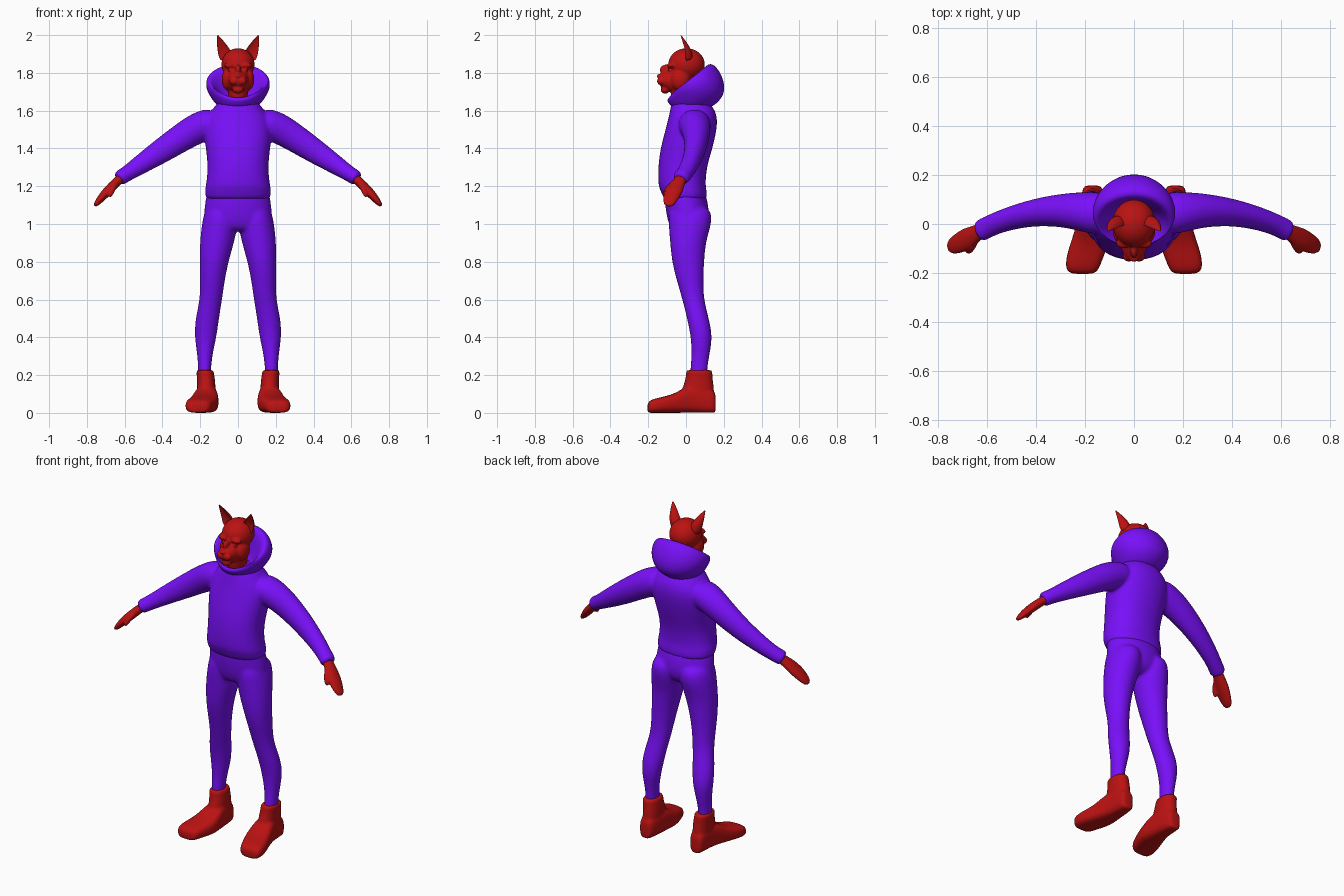
import bpy, bmesh
from math import cos, sin, pi
from mathutils import Vector, Matrix


def material(name, rgb):
    m = bpy.data.materials.new(name)
    m.diffuse_color = (*rgb, 1)
    return m


PURPLE = material("purple_cloth", (0.19, 0.005, 0.95))
RED = material("red", (0.5, 0.006, 0.006))
X, Y, Z = Vector((1, 0, 0)), Vector((0, 1, 0)), Vector((0, 0, 1))


def ring(c, u, v, ru, rv, power=1.0, n=20):
    """Superellipse cross-section around c in the u, v plane."""
    def f(t):
        return (1 if t >= 0 else -1) * abs(t) ** power
    return [Vector(c) + u * ru * f(cos(2 * pi * i / n)) + v * rv * f(sin(2 * pi * i / n))
            for i in range(n)]


def loft(bm, rings, s=1):
    """Skin closed rings into a capped tube; s=-1 mirrors it in x."""
    loops = [[bm.verts.new((p.x * s, p.y, p.z)) for p in r] for r in rings]
    for a, b in zip(loops, loops[1:]):
        for i in range(len(a)):
            j = (i + 1) % len(a)
            bm.faces.new((a[i], a[j], b[j], b[i]))
    bm.faces.new(loops[0])
    bm.faces.new(loops[-1])


def flat(z, x0, x1, y0, y1, power=1.0):
    """Horizontal ring from its extents."""
    return ring(((x0 + x1) / 2, (y0 + y1) / 2, z), X, Y, (x1 - x0) / 2, (y1 - y0) / 2, power)


def upright(y, x0, x1, z0, z1, power=1.0):
    """Ring facing y from its extents."""
    return ring(((x0 + x1) / 2, y, (z0 + z1) / 2), X, Z, (x1 - x0) / 2, (z1 - z0) / 2, power)


def limb(path):
    """Rings across a path of (x, y, z, thickness, width)."""
    pts = [Vector(p[:3]) for p in path]
    out = []
    for i, p in enumerate(path):
        t = (pts[min(i + 1, len(pts) - 1)] - pts[max(i - 1, 0)]).normalized()
        a = t.cross(Y).normalized()
        out.append(ring(pts[i], a, a.cross(t), p[3], p[4]))
    return out


def blob(bm, c, r):
    bmesh.ops.create_uvsphere(bm, u_segments=20, v_segments=12, radius=1,
                              matrix=Matrix.Translation(c) @ Matrix.Diagonal((*r, 1)))


def finish(name, bm, mat, voxel=None, smooth=3):
    """Smooth the shells; with a voxel size also fuse them into one skin."""
    bmesh.ops.recalc_face_normals(bm, faces=bm.faces)
    for f in bm.faces:
        f.smooth = True
    me = bpy.data.meshes.new(name)
    bm.to_mesh(me)
    bm.free()
    ob = bpy.data.objects.new(name, me)
    bpy.context.collection.objects.link(ob)
    me.materials.append(mat)
    ob.modifiers.new("round", 'SUBSURF').levels = 2
    ob.modifiers["round"].render_levels = 2
    if voxel:
        r = ob.modifiers.new("fuse", 'REMESH')
        r.mode, r.voxel_size, r.use_smooth_shade = 'VOXEL', voxel, True
        k = ob.modifiers.new("soften", 'SMOOTH')
        k.factor, k.iterations = 0.5, smooth
    return ob


# Trousers: pelvis and two legs
bm = bmesh.new()
loft(bm, [flat(z, -h, h, a, b) for z, h, a, b in [
    (1.18, .155, -.10, .09), (1.16, .17, -.115, .105), (1.1, .177, -.112, .12),
    (1.03, .187, -.102, .125), (.98, .17, -.085, .1), (.96, .12, -.06, .06)]])
leg = [flat(*r) for r in [
    (1.1, .02, .165, -.085, .12), (1.04, .005, .185, -.095, .14), (.98, .003, .195, -.092, .13),
    (.9, .02, .203, -.085, .105), (.8, .05, .203, -.076, .097), (.7, .07, .202, -.05, .092),
    (.6, .083, .202, -.02, .095), (.5, .1, .227, .005, .122), (.4, .113, .232, .026, .143),
    (.3, .137, .214, .03, .123), (.22, .143, .212, .02, .112), (.15, .143, .212, .02, .112)]]
for s in (1, -1):
    loft(bm, leg, s)
finish("trousers", bm, PURPLE, .01, 4)

# Hooded top: torso with waistband, and sleeves
bm = bmesh.new()
loft(bm, [flat(z, -h, h, a, b, .9) for z, h, a, b in [
    (1.13, .16, -.105, .1), (1.135, .174, -.12, .112), (1.185, .177, -.14, .11),
    (1.205, .171, -.148, .104), (1.3, .16, -.15, .11), (1.4, .172, -.137, .142),
    (1.5, .185, -.11, .165), (1.57, .17, -.092, .168), (1.62, .125, -.082, .145),
    (1.67, .09, -.07, .1)]])
sleeve = limb([
    (.10, .04, 1.55, .075, .09), (.19, .047, 1.52, .085, .085), (.27, .057, 1.477, .078, .072),
    (.40, .05, 1.39, .067, .056), (.52, .02, 1.312, .051, .047), (.59, -.008, 1.265, .041, .044),
    (.62, -.025, 1.247, .041, .046), (.637, -.032, 1.237, .038, .042)])
for s in (1, -1):
    loft(bm, sleeve, s)
finish("hoodie_body", bm, PURPLE, .009, 3)


# Lowered hood: a thick tilted collar with a V at the throat
def hood_ring(cy, z, rx, ry, tilt, vee):
    out = []
    for i in range(28):
        c, s = cos(2 * pi * i / 28), sin(2 * pi * i / 28)
        out.append(Vector((rx * c, cy + ry * s, z + tilt * s - vee * max(0, -s) ** 6)))
    return out


bm = bmesh.new()
loft(bm, [hood_ring(*r) for r in [
    (.025, 1.61, .09, .095, 0, 0), (.035, 1.635, .12, .125, 0, 0), (.052, 1.68, .152, .155, .005, .02),
    (.055, 1.725, .172, .148, .04, .02), (.035, 1.765, .168, .125, .075, .02),
    (.015, 1.768, .152, .105, .085, .025), (.01, 1.745, .13, .088, .08, .025),
    (.01, 1.69, .1, .075, .04, .02), (.01, 1.64, .06, .055, 0, 0)]])
finish("hood", bm, PURPLE)

# Head: skull, muzzle, throat, and facial features fused together
bm = bmesh.new()
blob(bm, (0, .003, 1.845), (.09, .099, .086))
loft(bm, [upright(y, -h, h, a, b) for y, h, a, b in [
    (-.145, .02, 1.742, 1.785), (-.137, .038, 1.73, 1.797), (-.11, .05, 1.715, 1.808),
    (-.07, .062, 1.69, 1.83), (-.02, .075, 1.69, 1.85), (.03, .07, 1.7, 1.85)]])
loft(bm, [flat(*r) for r in [
    (1.58, -.05, .05, -.05, .06), (1.64, -.045, .045, -.07, .06),
    (1.7, -.055, .055, -.088, .06), (1.8, -.07, .07, -.07, .07)]])
blob(bm, (0, -.11, 1.712), (.03, .025, .022))
blob(bm, (0, -.143, 1.783), (.018, .012, .011))
blob(bm, (0, -.105, 1.815), (.016, .035, .03))
for s in (1, -1):
    blob(bm, (s * .021, -.133, 1.757), (.025, .021, .022))
    blob(bm, (s * .05, -.03, 1.765), (.037, .052, .06))
    blob(bm, (s * .042, -.078, 1.84), (.032, .022, .016))
    blob(bm, (s * .038, -.083, 1.813), (.014, .012, .01))
finish("head", bm, RED, .0055, 2)


# Pointed ears, hollow at the front
def ear_ring(x, y, z, w, d):
    pts = ring((x, y, z), X, Y, w, d)
    for p in pts:
        if p.y < y:
            p.y = y + (y - p.y) * .3
    return pts


for s, side in ((-1, "right"), (1, "left")):
    bm = bmesh.new()
    loft(bm, [ear_ring(*r) for r in [
        (.058, -.005, 1.86, .038, .04), (.066, -.005, 1.895, .038, .04), (.076, -.008, 1.925, .034, .036),
        (.091, -.018, 1.962, .021, .022), (.105, -.028, 1.994, .006, .007),
        (.107, -.029, 1.999, .003, .003)]], s)
    finish("ear_" + side, bm, RED)

    # Mitten hand with thumb
    bm = bmesh.new()
    loft(bm, limb([
        (.60, -.015, 1.258, .025, .03), (.64, -.036, 1.225, .025, .033), (.677, -.058, 1.188, .026, .047),
        (.715, -.078, 1.148, .023, .044), (.745, -.09, 1.112, .016, .034),
        (.76, -.096, 1.094, .008, .018)]), s)
    loft(bm, limb([
        (.64, -.05, 1.22, .014, .016), (.66, -.088, 1.195, .017, .018),
        (.673, -.108, 1.165, .015, .016), (.68, -.114, 1.14, .008, .009)]), s)
    finish("hand_" + side, bm, RED, .006, 2)

    # Ankle boot: foot turned slightly outwards, plus shaft
    bm = bmesh.new()
    loft(bm, [upright(y, a, b, 0, h, .65) for y, a, b, h in [
        (.158, .145, .195, .09), (.15, .128, .21, .12), (.1, .116, .217, .14), (.05, .11, .222, .15),
        (0, .104, .235, .14), (-.05, .101, .25, .108), (-.1, .11, .267, .09),
        (-.15, .13, .28, .08), (-.19, .145, .278, .068), (-.205, .165, .255, .05)]], s)
    loft(bm, [flat(*r, .9) for r in [
        (.04, .12, .215, -.03, .15), (.12, .118, .217, -.025, .15), (.17, .12, .217, -.005, .143),
        (.21, .127, .22, 0, .14), (.224, .128, .22, 0, .14), (.227, .14, .21, .01, .13)]], s)
    finish("boot_" + side, bm, RED, .008, 2)
